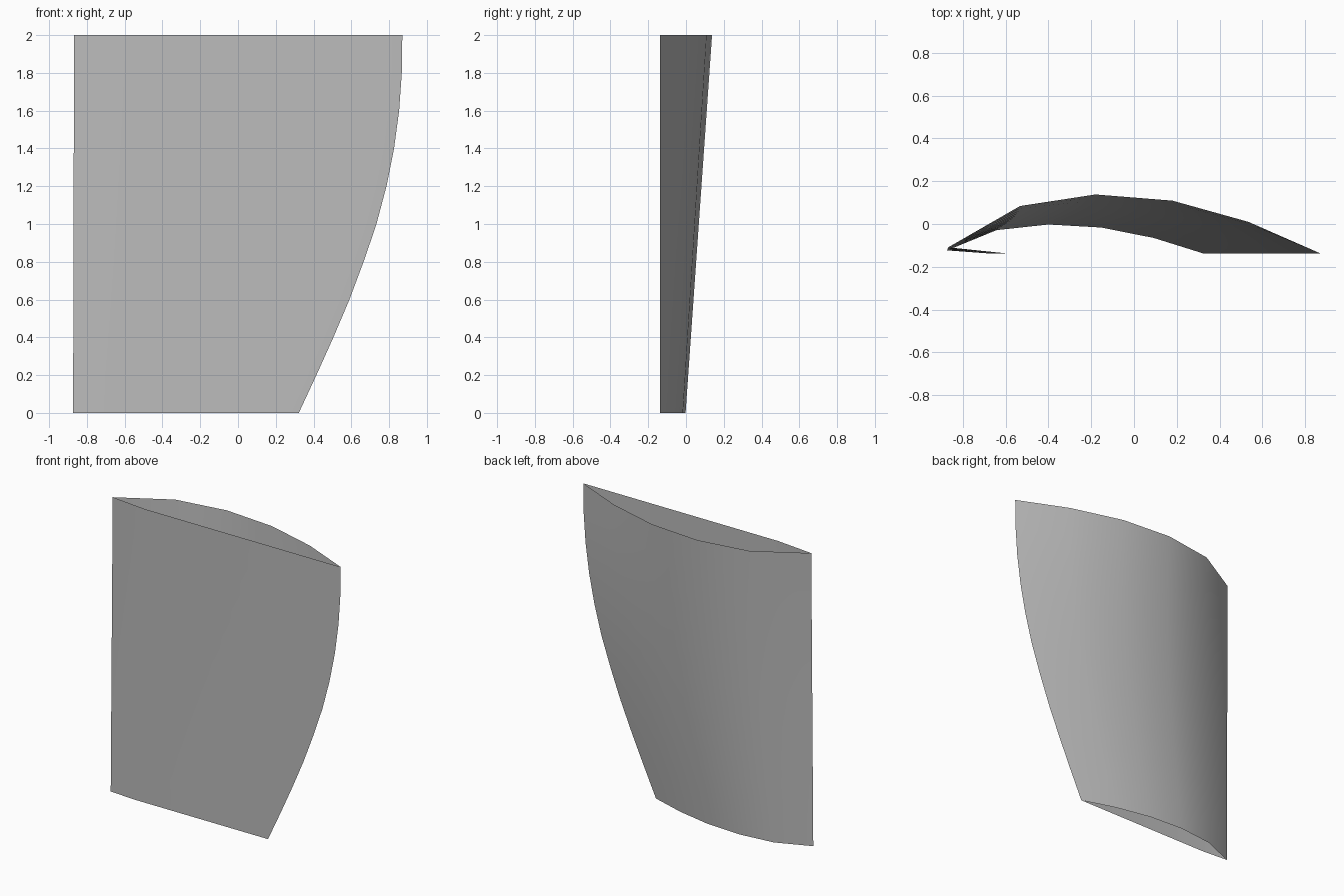
import bpy
import bmesh
import math

old = bpy.data.objects.get("Cube")
if old:
    bpy.data.objects.remove(old, do_unlink=True)

FRONT_Y = -0.137
# Section as (fraction of chord, height off the flat face), nose to tail over the back, then the flat face
SECTION = [(0, 0.028), (0.193, 0.221), (0.396, 0.275), (0.603, 0.246),
           (0.807, 0.147), (1, 0), (0.155, 0)]
# Trailing edge x at equal height steps
TRAILING = [0.322, 0.415, 0.505, 0.59, 0.665, 0.733, 0.786, 0.826, 0.853, 0.867, 0.87]

grey = bpy.data.materials.new("plain grey")
grey.use_nodes = True
colour = (0.5, 0.5, 0.5, 1)
grey.diffuse_color = colour
grey.node_tree.nodes["Principled BSDF"].inputs["Base Color"].default_value = colour

# Loft the open-ended fin through its sections
bm = bmesh.new()
rings = []
steps = len(TRAILING) - 1
for i, tail in enumerate(TRAILING):
    t = i / steps
    nose = -0.873 + 0.005 * t
    thick = 0.49 + 0.51 * t
    rings.append([bm.verts.new((nose + (tail - nose) * u, FRONT_Y + h * thick, 2 * t))
                  for u, h in SECTION])
n = len(SECTION)
for low, high in zip(rings, rings[1:]):
    for j in range(n):
        k = (j + 1) % n
        bm.faces.new((low[k], low[j], high[j], high[k]))

# Make the shell face outwards
bm.normal_update()
if sum(f.normal.y * (f.calc_center_median().y + 0.1) for f in bm.faces) < 0:
    bmesh.ops.reverse_faces(bm, faces=bm.faces)

mesh = bpy.data.meshes.new("fin_shell")
bm.to_mesh(mesh)
bm.free()
mesh.materials.append(grey)
fin = bpy.data.objects.new("fin_shell", mesh)
bpy.context.collection.objects.link(fin)

bpy.ops.object.select_all(action="DESELECT")
fin.select_set(True)
bpy.context.view_layer.objects.active = fin
bpy.ops.object.shade_smooth_by_angle(angle=math.radians(35))
